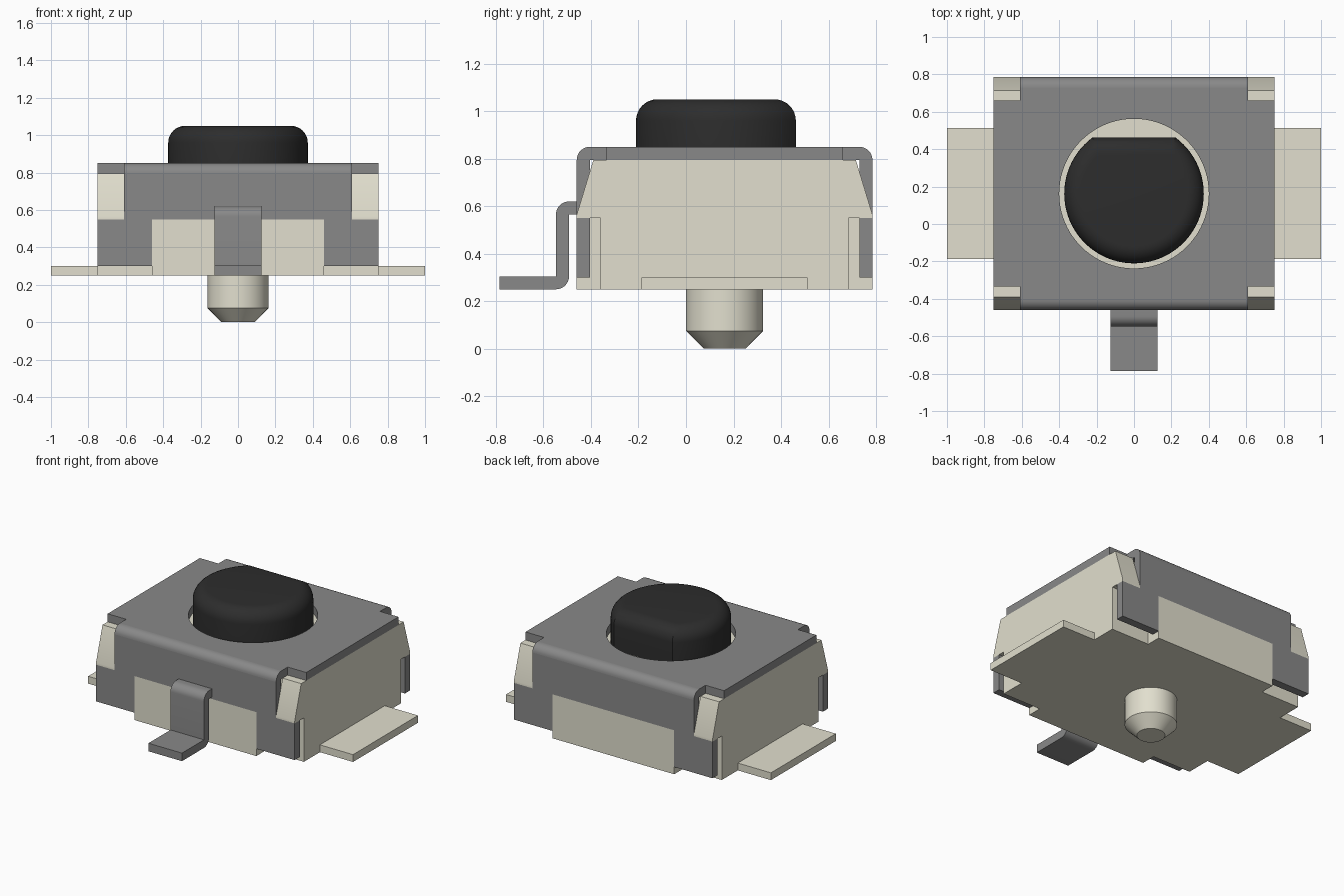
import bpy, bmesh
from math import sin, cos, pi, asin

if "Cube" in bpy.data.objects:
    bpy.data.objects.remove(bpy.data.objects["Cube"])

CY = 0.1625      # centre of the housing along y
HX, HY = 0.75, 0.6225      # housing half width and half depth
BASE, MID, TOP = 0.25, 0.55, 0.795
SHEET = 0.055    # sheet metal thickness
parts = []


def material(name, rgb):
    m = bpy.data.materials.new(name)
    m.use_nodes = True
    m.diffuse_color = (*rgb, 1)
    m.node_tree.nodes["Principled BSDF"].inputs["Base Color"].default_value = (*rgb, 1)
    return m


cream = material("cream plastic", (0.76, 0.74, 0.62))
steel = material("grey metal", (0.25, 0.25, 0.25))
black = material("black plastic", (0.026, 0.026, 0.026))


def loft(name, rings, mat, mirror=False):
    """Skin equal-length rings and cap the ends; optionally mirror in x."""
    bm = bmesh.new()
    loops = [[bm.verts.new(p) for p in ring] for ring in rings]
    for a, b in zip(loops, loops[1:]):
        for i in range(len(a)):
            bm.faces.new((a[i - 1], a[i], b[i], b[i - 1]))
    bm.faces.new(loops[0][::-1])
    bm.faces.new(loops[-1])
    bmesh.ops.recalc_face_normals(bm, faces=bm.faces)
    if mirror:
        seam = [f for f in bm.faces if all(abs(v.co.x) < 1e-6 for v in f.verts)]
        bmesh.ops.delete(bm, geom=seam, context="FACES")
    mesh = bpy.data.meshes.new(name)
    bm.to_mesh(mesh)
    bm.free()
    mesh.materials.append(mat)
    ob = bpy.data.objects.new(name, mesh)
    ob.location.y = CY
    bpy.context.collection.objects.link(ob)
    if mirror:
        ob.modifiers.new("Mirror", "MIRROR")
    parts.append(ob)
    return ob


def prism(name, outline, axis, lo, hi, mat, mirror=True):
    """Extrude a 2D outline along the given axis."""
    def place(p, d):
        c = list(p)
        c.insert("xyz".index(axis), d)
        return c
    return loft(name, [[place(p, d) for p in outline] for d in (lo, hi)], mat, mirror)


def rect(a, b, c, d):
    return [(a, c), (b, c), (b, d), (a, d)]


def arc(cx, cy, r, start, end, n=8):
    angles = [(start + (end - start) * i / n) * pi / 180 for i in range(n + 1)]
    return [(cx + r * cos(t), cy + r * sin(t)) for t in angles]


# Housing core and side terminals
core = HY - 0.1
prism("housing_core", rect(0, HX, -core, core), "z", BASE, TOP, cream)
prism("side_terminals", rect(HX, 1, -0.35, 0.35), "z", BASE, BASE + 0.05, cream)

# Front and back: housing panels, corner wedges, cover walls and bends
wall_outline = [(0, MID), (0.46, MID), (0.46, 0.3), (HX, 0.3),
                (HX, MID), (0.61, MID), (0.61, TOP), (0, TOP)]
wedge = [(core, MID), (HY, MID), (HY, MID + 0.015), (HY - 0.07, TOP), (core, TOP)]
inner = HY - SHEET
bend = [(inner, TOP)] + arc(inner, TOP, SHEET, 0, 90)
for side, s in (("front", -1), ("back", 1)):
    prism(side + "_panel", rect(0, 0.46, s * core, s * HY), "z", BASE, MID, cream)
    prism(side + "_wedges", [(s * y, z) for y, z in wedge], "x", 0.61, HX, cream)
    prism(side + "_cover_wall", wall_outline, "y", s * inner, s * HY, steel)
    prism(side + "_cover_bend", [(s * y, z) for y, z in bend], "x", 0, 0.61, steel)

# Cover top with round opening
notch = HY - 0.125
plate = [(0, -inner), (0.61, -inner), (0.61, -notch), (HX, -notch),
         (HX, notch), (0.61, notch), (0.61, inner), (0, inner)]
prism("cover_top", plate + arc(0, 0, 0.4, 90, -90, 40), "z", TOP, TOP + SHEET, steel)

# Bent front leg, from the wall out, down and forward
wall_y, drop, toe = -HY, -0.655, -0.785 - CY
leg = [(wall_y, 0.62)] + arc(drop, 0.565, SHEET, 90, 180) \
    + [(drop - SHEET, 0.305), (toe, 0.305), (toe, BASE)] \
    + arc(drop - SHEET, 0.305, SHEET, -90, 0) + [(drop, 0.565), (wall_y, 0.565)]
prism("front_leg", leg, "x", -0.1265, 0.1265, steel, mirror=False)


# Button with a flat at the back and a rounded top rim
def button_ring(inset, z):
    r, flat = 0.373 - inset, 0.3 - inset
    a = asin(flat / r) * 180 / pi
    return [(x, y, z) for x, y in arc(0, 0, r, 180 - a, 360 + a, 64)]


fillet = 0.09
rings = [button_ring(0, TOP)]
for i in range(9):
    t = i / 8 * pi / 2
    rings.append(button_ring(fillet * (1 - cos(t)), 1.05 - fillet * (1 - sin(t))))
loft("button", rings, black)

# Locating post underneath
post = [(0.0875, 0), (0.1625, 0.075), (0.1625, BASE)]
loft("locating_post", [[(x, y, z) for x, y in arc(0, 0, r, 0, 352.5, 47)]
                       for r, z in post], cream)

# Smooth the curved surfaces, keep the edges crisp
bpy.ops.object.select_all(action="DESELECT")
for ob in parts:
    ob.select_set(True)
bpy.context.view_layer.objects.active = parts[0]
bpy.ops.object.shade_smooth_by_angle(angle=pi / 6)
